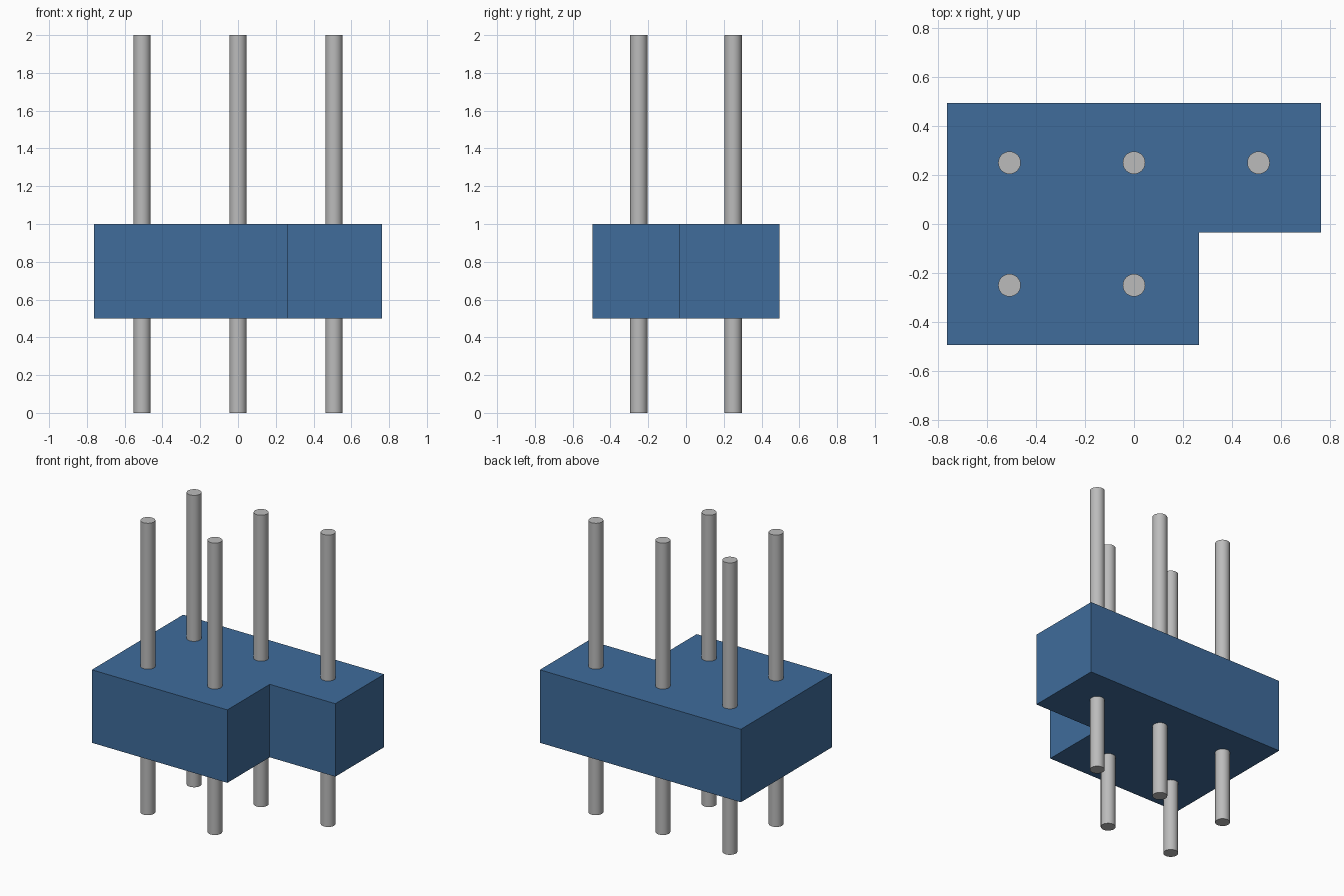
import bpy
import bmesh
import math

cube = bpy.data.objects.get("Cube")
if cube:
    bpy.data.objects.remove(cube, do_unlink=True)


def make_material(name, rgb, roughness):
    mat = bpy.data.materials.new(name)
    mat.use_nodes = True
    mat.diffuse_color = (*rgb, 1)
    bsdf = mat.node_tree.nodes["Principled BSDF"]
    bsdf.inputs["Base Color"].default_value = (*rgb, 1)
    bsdf.inputs["Roughness"].default_value = roughness
    return mat


blue = make_material("blue plastic", (0.05, 0.15, 0.33), 0.5)
grey = make_material("grey metal", (0.5, 0.5, 0.5), 0.4)

# L-shaped housing: outline extruded upwards
BOTTOM, TOP = 0.5, 1.0
outline = [(-0.762, -0.494), (0.265, -0.494), (0.265, -0.035),
           (0.762, -0.035), (0.762, 0.494), (-0.762, 0.494)]
bm = bmesh.new()
base = bm.faces.new([bm.verts.new((x, y, BOTTOM)) for x, y in outline])
extruded = bmesh.ops.extrude_face_region(bm, geom=[base], use_keep_orig=True)
bmesh.ops.translate(bm, vec=(0, 0, TOP - BOTTOM),
                    verts=[v for v in extruded["geom"] if isinstance(v, bmesh.types.BMVert)])
bmesh.ops.recalc_face_normals(bm, faces=bm.faces)
mesh = bpy.data.meshes.new("housing")
bm.to_mesh(mesh)
bm.free()
mesh.materials.append(blue)
bpy.context.collection.objects.link(bpy.data.objects.new("housing", mesh))

# Round pins passing through the housing; the notched corner has none
PITCH_X, PITCH_Y = 0.508, 0.25
for side, row in ((-1, "front"), (1, "back")):
    for column, place in ((-1, "right"), (0, "middle"), (1, "left")):
        if (side, column) == (-1, 1):
            continue
        bpy.ops.mesh.primitive_cylinder_add(
            vertices=32, radius=0.046, depth=2,
            location=(column * PITCH_X, side * PITCH_Y, 1))
        pin = bpy.context.object
        pin.name = f"{row}_{place}_pin"
        pin.data.materials.append(grey)
        bpy.ops.object.shade_smooth_by_angle(angle=math.radians(40))
